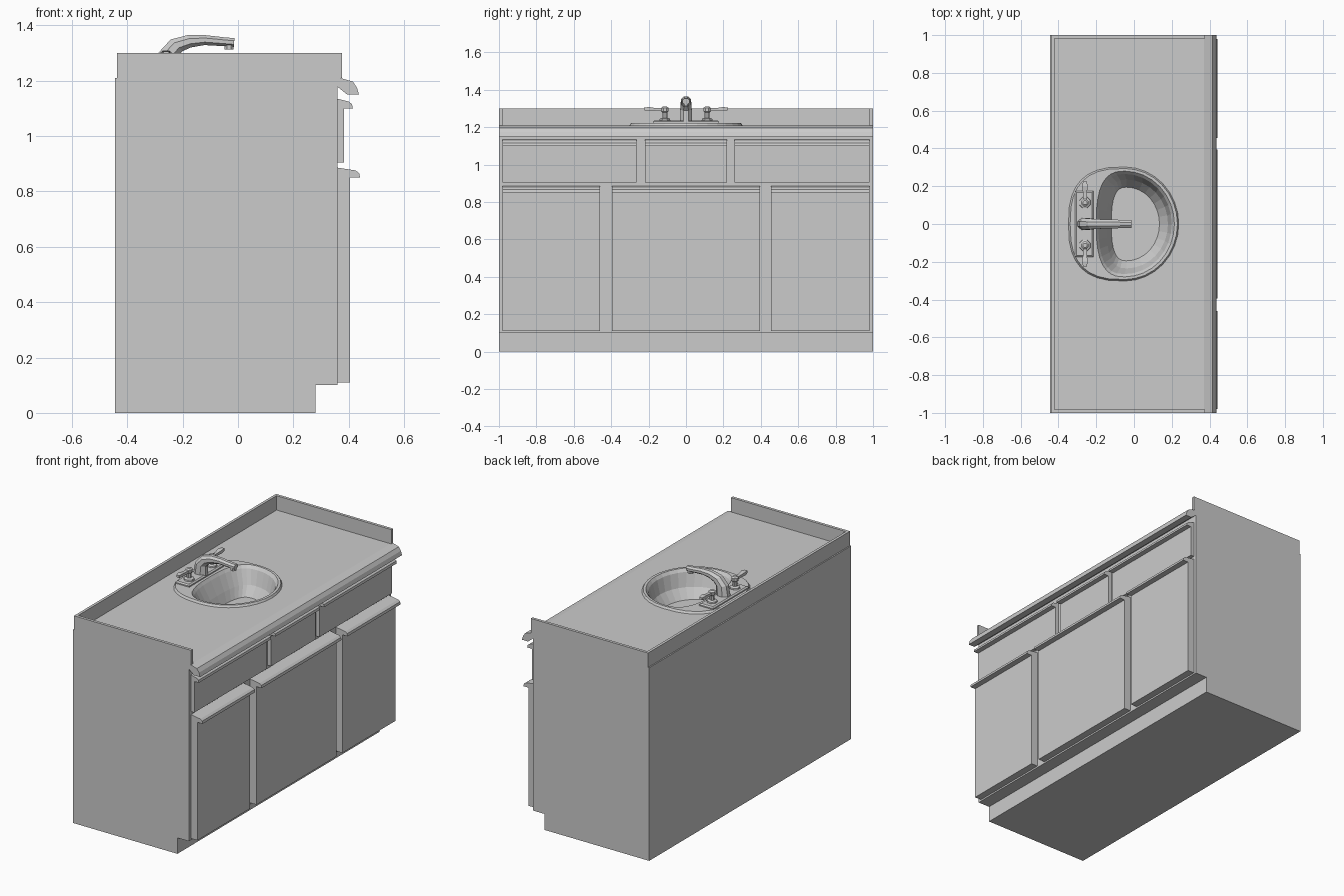
import bpy, bmesh, math
from mathutils import Vector

if "Cube" in bpy.data.objects:
    bpy.data.objects.remove(bpy.data.objects["Cube"])


def finish(name, bm):
    bmesh.ops.recalc_face_normals(bm, faces=bm.faces)
    me = bpy.data.meshes.new(name)
    bm.to_mesh(me)
    bm.free()
    ob = bpy.data.objects.new(name, me)
    bpy.context.collection.objects.link(ob)
    return ob


def prism(profile, y0, y1):
    """Extrude an (x, z) profile along y; returns the bmesh."""
    bm = bmesh.new()
    f = bm.faces.new([bm.verts.new((x, y0, z)) for x, z in profile])
    ret = bmesh.ops.extrude_face_region(bm, geom=[f])
    vs = [v for v in ret["geom"] if isinstance(v, bmesh.types.BMVert)]
    bmesh.ops.translate(bm, verts=vs, vec=(0, y1 - y0, 0))
    return bm


def box(name, x0, x1, y0, y1, z0, z1):
    return finish(name, prism([(x0, z0), (x1, z0), (x1, z1), (x0, z1)], y0, y1))


def loft(name, rings, cap_start=True):
    """Skin a list of equal-length point rings."""
    bm = bmesh.new()
    vr = [[bm.verts.new(p) for p in r] for r in rings]
    n = len(vr[0])
    for a, b in zip(vr, vr[1:]):
        for i in range(n):
            j = (i + 1) % n
            bm.faces.new((a[i], a[j], b[j], b[i]))
    if cap_start:
        bm.faces.new(vr[0])
    bm.faces.new(vr[-1])
    return finish(name, bm)


def oval(cx, right, left, b, z, n=32, flat=2.7):
    """Round on the right, squarer towards the wall."""
    pts = []
    for i in range(n):
        t = 2 * math.pi * i / n
        c, s = math.cos(t), math.sin(t)
        e = 1 if c > 0 else 2 / flat
        a = right if c > 0 else left
        pts.append((cx + a * math.copysign(abs(c) ** e, c),
                    b * math.copysign(abs(s) ** e, s), z))
    return pts


def ngon(x, y, z, r, n=8):
    return [(x + r * math.cos(2 * math.pi * (i + .5) / n),
             y + r * math.sin(2 * math.pi * (i + .5) / n), z) for i in range(n)]


# Cabinet with toe kick and rolled counter nose, hollow, sink hole in the top
bm = prism([(-.445, 0), (.28, 0), (.28, .10), (.36, .10), (.36, 1.178),
            (.395, 1.15), (.437, 1.15), (.43, 1.175), (.415, 1.197),
            (.37, 1.21), (-.445, 1.21)], -1, 1)
top = next(f for f in bm.faces if all(abs(v.co.z - 1.21) < 1e-4 for v in f.verts))
edges = list(top.edges)
bmesh.ops.delete(bm, geom=[top], context='FACES_ONLY')
hole = [bm.verts.new(p) for p in oval(-.05, .272, .165, .287, 1.21)]
edges += [bm.edges.new((hole[i - 1], hole[i])) for i in range(len(hole))]
bmesh.ops.triangle_fill(bm, use_beauty=True, use_dissolve=False, edges=edges,
                        normal=(0, 0, 1))
finish("cabinet_and_counter", bm)

# Splash boards
box("back_splash", -.437, -.42, -1, 1, 1.21, 1.30)
for side, y in (("left", -1), ("right", .982)):
    box("side_splash_" + side, -.437, .375, y, y + .018, 1.21, 1.30)

# Drawer and door fronts, each with a finger-pull lip along its top
for i, (y0, y1) in enumerate([(-.98, -.265), (-.22, .22), (.26, .98)]):
    finish(f"drawer_front_{i}", prism(
        [(.36, .905), (.383, .905), (.383, 1.10), (.415, 1.10), (.412, 1.115),
         (.40, 1.125), (.36, 1.135)], y0, y1))
for i, (y0, y1) in enumerate([(-.98, -.46), (-.395, .395), (.455, .98)]):
    finish(f"door_{i}", prism(
        [(.36, .11), (.405, .11), (.405, .85), (.441, .85), (.438, .866),
         (.425, .876), (.36, .886)], y0, y1))

# Sink: rim and bowl in one skin
loft("sink", [
    oval(-.05, .287, .297, .302, 1.21),
    oval(-.05, .280, .288, .294, 1.223),
    oval(-.05, .264, .150, .280, 1.223),
    oval(-.05, .250, .138, .265, 1.205),
    oval(-.04, .220, .105, .235, 1.12),
    oval(-.04, .175, .080, .195, 1.06)], cap_start=False)

# Faucet base plate with bevelled top
def rect(x0, x1, y, z):
    return [(x0, -y, z), (x1, -y, z), (x1, y, z), (x0, y, z)]
loft("faucet_plate", [rect(-.312, -.215, .176, 1.222), rect(-.312, -.215, .176, 1.23),
                      rect(-.304, -.223, .168, 1.237)])

# Spout: tapering octagonal tube; each station is x, z, tilt, half height, half width
stations = [(-.258, 1.23, 90, .042, .033), (-.252, 1.295, 80, .036, .031),
            (-.222, 1.328, 45, .030, .028), (-.175, 1.343, 12, .023, .025),
            (-.12, 1.347, -4, .018, .023), (-.05, 1.341, -5, .016, .022),
            (-.014, 1.338, -5, .016, .020)]
rings = []
for x, z, tilt, h, w in stations:
    t = math.radians(tilt)
    up = Vector((-math.sin(t), 0, math.cos(t)))
    rings.append([Vector((x, 0, z)) + up * h * math.cos(a) / .924 + Vector((0, w * math.sin(a) / .924, 0))
                  for a in [math.pi * (k + .5) / 4 for k in range(8)]])
loft("spout", rings)
loft("spout_outlet", [ngon(-.032, 0, 1.313, .018), ngon(-.032, 0, 1.34, .018)])

# Tap handles: turned post and flared lever
for side, s in (("left", -1), ("right", 1)):
    y = .113 * s
    loft("tap_post_" + side, [ngon(-.26, y, z, r) for z, r in
         [(1.23, .033), (1.245, .030), (1.25, .014), (1.278, .014),
          (1.284, .021), (1.303, .021), (1.31, .012)]])
    lever = []
    for d, w, z, h in [(-.005, .011, 1.293, .008), (.05, .010, 1.294, .008),
                       (.085, .015, 1.298, .010), (.112, .010, 1.298, .007)]:
        yy = y + d * s
        lever.append([(-.26 + w, yy, z - h), (-.26 + w, yy, z + h),
                      (-.26 - w, yy, z + h), (-.26 - w, yy, z - h)])
    loft("tap_lever_" + side, lever)
